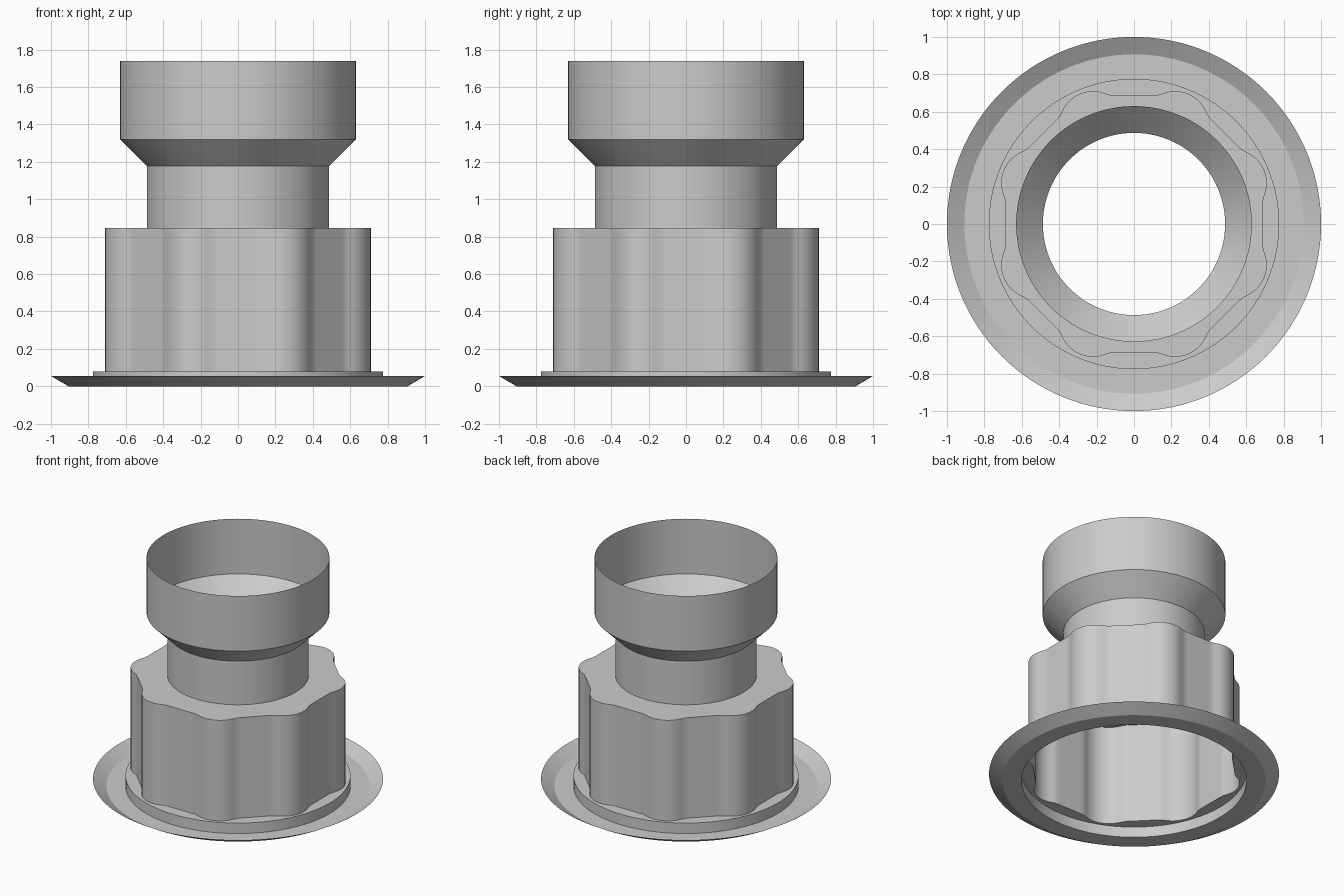
import bpy, math

if "Cube" in bpy.data.objects:
    bpy.data.objects.remove(bpy.data.objects["Cube"])

SEG = 192          # points per ring, a multiple of 8 so the lobes repeat evenly

grey = bpy.data.materials.new("light grey")
grey.diffuse_color = (0.6, 0.6, 0.6, 1)
grey.use_nodes = True
grey.node_tree.nodes["Principled BSDF"].inputs["Base Color"].default_value = grey.diffuse_color


def circle(r):
    return lambda t: r


def lobed(t):
    """Radius of an octagon with a rounded bump on each corner."""
    a = (t + math.pi / 8) % (math.pi / 4) - math.pi / 8   # angle from flat centre
    flat = 0.688 / math.cos(a)
    phi = math.pi / 8 - abs(a)                            # angle from corner axis
    d, R = 0.575, 0.179
    s = R * R - (d * math.sin(phi)) ** 2
    bump = d * math.cos(phi) + math.sqrt(s) if s > 0 else 0
    k = 0.012                                             # small fillet at the joint
    h = max(k - abs(flat - bump), 0) / k
    return max(flat, bump) + h * h * k / 4


def loft(name, rings):
    """Open sheet through rings given as (radius function, z), outer/bottom first."""
    verts, faces = [], []
    for radius, z in rings:
        for i in range(SEG):
            t = 2 * math.pi * i / SEG
            r = radius(t)
            verts.append((r * math.cos(t), r * math.sin(t), z))
    for j in range(len(rings) - 1):
        for i in range(SEG):
            n = (i + 1) % SEG
            faces.append((j * SEG + i, j * SEG + n, (j + 1) * SEG + n, (j + 1) * SEG + i))
    me = bpy.data.meshes.new(name)
    me.from_pydata(verts, [], faces)
    me.materials.append(grey)
    ob = bpy.data.objects.new(name, me)
    bpy.context.collection.objects.link(ob)
    bpy.ops.object.select_all(action='DESELECT')
    ob.select_set(True)
    bpy.context.view_layer.objects.active = ob
    bpy.ops.object.shade_smooth_by_angle(angle=math.radians(20))


# dished base flange with a raised step
loft("base_flange", [(circle(1.0), 0.055), (circle(0.907), 0),
                     (circle(0.776), 0), (circle(0.776), 0.08), (lobed, 0.08)])
# lobed grip body with its flat shoulder
loft("lobed_body", [(lobed, 0.08), (lobed, 0.845), (circle(0.487), 0.845)])
# neck, flared cone and open upper cup
loft("neck_and_cup", [(circle(0.487), 0.845), (circle(0.487), 1.177),
                      (circle(0.63), 1.32), (circle(0.63), 1.74)])
